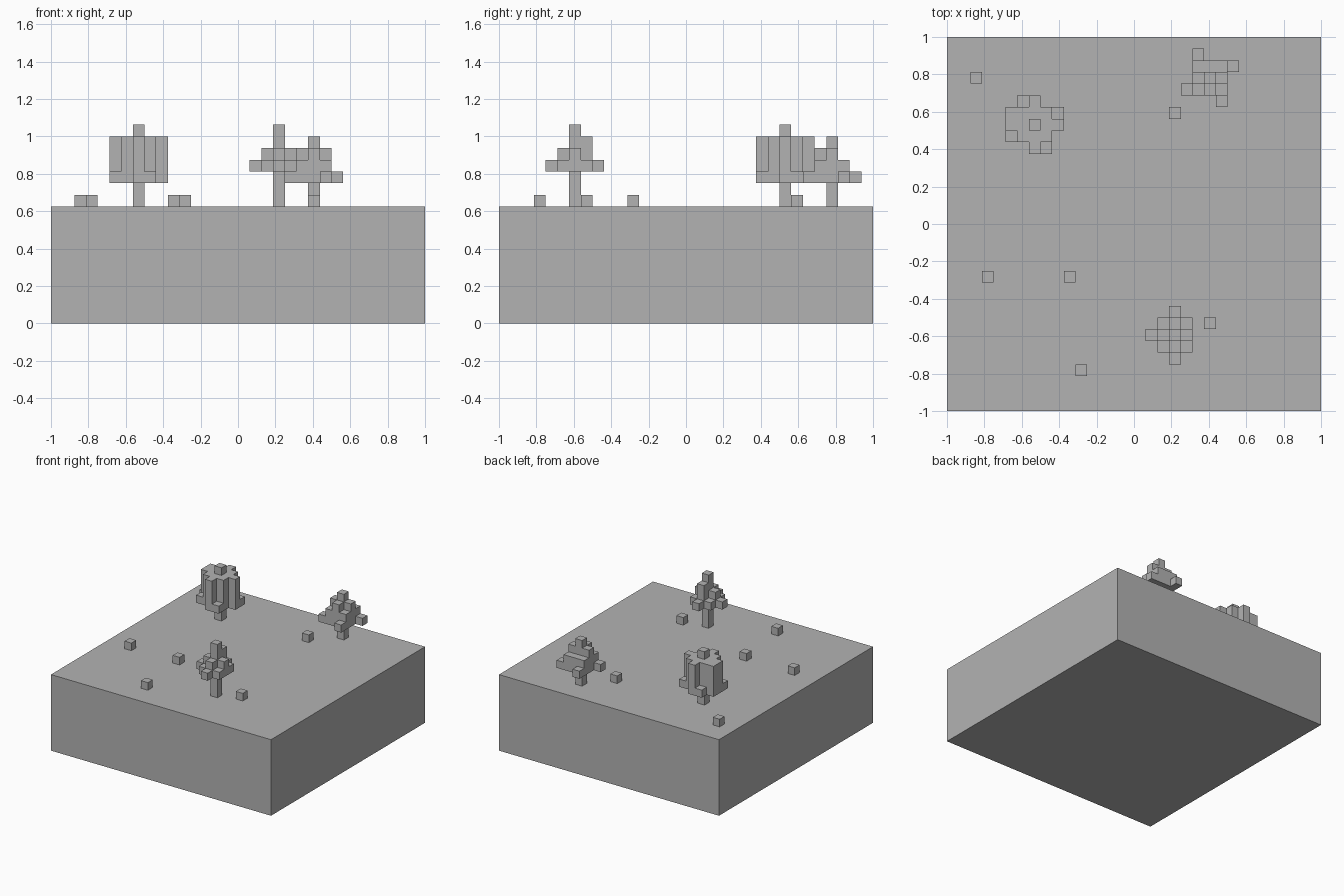
import bpy
import bmesh
from mathutils import Vector

old = bpy.data.objects.get("Cube")
if old:
    bpy.data.objects.remove(old, do_unlink=True)

U = 1 / 16           # edge length of one block
GROUND = 10          # ground height in blocks

stone = bpy.data.materials.new("plain grey")
stone.use_nodes = True
GREY = (0.45, 0.45, 0.45, 1)
stone.diffuse_color = GREY
stone.node_tree.nodes["Principled BSDF"].inputs["Base Color"].default_value = GREY


def finish(name, bm):
    mesh = bpy.data.meshes.new(name)
    bm.to_mesh(mesh)
    bm.free()
    mesh.materials.append(stone)
    obj = bpy.data.objects.new(name, mesh)
    bpy.context.collection.objects.link(obj)
    return obj


def box(name, corner, size):
    """Box given by its lowest corner and size, in blocks."""
    bm = bmesh.new()
    bmesh.ops.create_cube(bm, size=1)
    for v in bm.verts:
        v.co = Vector([(c + (p + 0.5) * s) * U for c, p, s in zip(corner, v.co, size)])
    return finish(name, bm)


def block_shell(name, cells):
    """Outer skin of a set of unit blocks, with flat areas merged."""
    bm = bmesh.new()
    for cell in cells:
        for axis in range(3):
            for sign in (-1, 1):
                n = Vector((0, 0, 0))
                n[axis] = sign
                if tuple(int(a + b) for a, b in zip(cell, n)) in cells:
                    continue
                a = Vector((0, 0, 0))
                a[(axis + 1) % 3] = 0.5
                b = n.cross(a)
                mid = Vector(cell) + Vector((0.5, 0.5, 0.5)) + n * 0.5
                ring = (a + b, b - a, -a - b, a - b)
                bm.faces.new([bm.verts.new((mid + r) * U) for r in ring])
    bmesh.ops.remove_doubles(bm, verts=bm.verts[:], dist=0.001)
    bmesh.ops.dissolve_limit(bm, angle_limit=0.01, verts=bm.verts[:], edges=bm.edges[:])
    return finish(name, bm)


def tree(name, x, y, trunk, rows):
    """Tree on block x, y; rows run back to front and give column heights."""
    box(name + "_trunk", (x, y, GROUND), (1, 1, trunk))
    cells = set()
    for j, row in enumerate(rows):
        for i, mark in enumerate(row):
            for k in range(int(mark) if mark != "." else 0):
                cells.add((x + i - 2, y + 2 - j, GROUND + trunk + k))
    block_shell(name + "_foliage", cells)


# Ground slab
box("ground_slab", (-16, -16, 0), (32, 32, GROUND))

# Three trees
tree("round_tree", -9, 8, 2, (".14..", "44441", "44544", "1444.", "..41."))
tree("slim_tree", 3, -10, 3, ("..1..", ".131.", "1242.", ".121.", "..1.."))
tree("spread_tree", 6, 12, 2, (".1...", ".2221", ".343.", "1232.", "...1."))

# Loose blocks on the ground
spots = [(-14, 12), (3, 9), (-13, -5), (-6, -5), (6, -9), (-5, -13)]
for n, (x, y) in enumerate(spots, 1):
    box(f"small_rock_{n}", (x, y, GROUND), (1, 1, 1))
